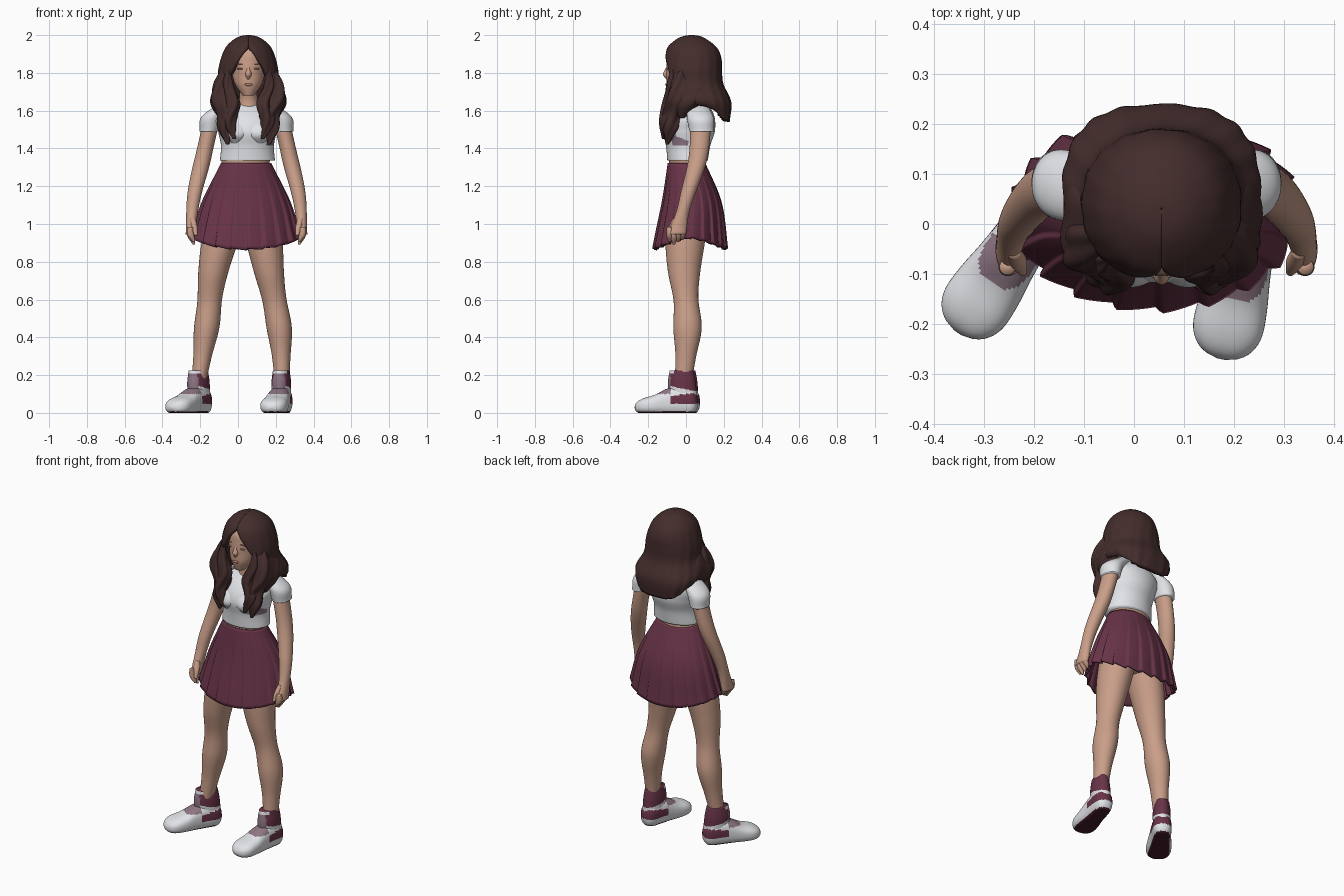
import bpy, bmesh, math

if "Cube" in bpy.data.objects:
    bpy.data.objects.remove(bpy.data.objects["Cube"], do_unlink=True)


def material(name, *rgb):
    mat = bpy.data.materials.new(name)
    mat.use_nodes = True
    mat.diffuse_color = (*rgb, 1)
    mat.node_tree.nodes["Principled BSDF"].inputs["Base Color"].default_value = (*rgb, 1)
    return mat


skin = material("skin", .59, .345, .25)
shade = material("eyelid", .36, .18, .13)
lip = material("lip", .47, .22, .17)
hair = material("dark brown hair", .056, .026, .025)
white = material("white cloth", .78, .79, .82)
maroon = material("maroon cloth", .14, .034, .065)
mauve = material("mauve", .27, .18, .23)
sole = material("dark sole", .06, .012, .024)


def along(values, t):
    """Smooth curve through evenly spaced values; a single number stays constant."""
    if not isinstance(values, tuple):
        return values
    padded = (2 * values[0] - values[1], *values, 2 * values[-1] - values[-2])
    spans = len(values) - 1
    i = min(int(t * spans), spans - 1)
    t = t * spans - i
    a, b, c, d = padded[i:i + 4]
    return b + t / 2 * (c - a + t * (2 * a - 5 * b + 4 * c - d + t * (3 * (b - c) + d - a)))


def power(value, exponent):
    return math.copysign(abs(value) ** exponent, value)


def surface(name, rings, mats, closed=True, rule=None, thick=0):
    """Skin rows of points into a mesh; capped if it is solid, thickened if it is a sheet."""
    bm = bmesh.new()
    rows = [[bm.verts.new(point) for point in ring] for ring in rings]
    count = len(rows[0])
    for upper, lower in zip(rows, rows[1:]):
        for j in range(count if closed else count - 1):
            k = (j + 1) % count
            bm.faces.new((upper[j], upper[k], lower[k], lower[j]))
    if not thick:
        bm.faces.new(rows[0])
        bm.faces.new(rows[-1])
        bmesh.ops.recalc_face_normals(bm, faces=bm.faces)
    for face in bm.faces:
        face.smooth = True
        if rule:
            face.material_index = mats.index(rule(face.calc_center_median()))
    mesh = bpy.data.meshes.new(name)
    bm.to_mesh(mesh)
    bm.free()
    for mat in mats:
        mesh.materials.append(mat)
    ob = bpy.data.objects.new(name, mesh)
    bpy.context.collection.objects.link(ob)
    if thick:
        modifier = ob.modifiers.new("thickness", "SOLIDIFY")
        modifier.thickness, modifier.offset = thick, -1
    return ob


def loft(name, mats, x, z, w, d=None, y=0, mid=0, side=1, rule=None, ripple=0, lying=False):
    """Elliptic tube: centre x, y, z and half sizes w, d; a lying one runs along y, round-ended, on the floor."""
    rings, steps, count = [], 50, 48
    for i in range(steps + 1):
        t = i / steps
        cx, cy, cz = mid + side * along(x, t), along(y, t), along(z, t)
        width = along(w, t)
        depth = along(d, t) if d else width
        taper = max(1 - abs(2 * t - 1) ** 8, .02) ** .5
        ring = []
        for j in range(count):
            angle = math.tau * j / count
            swell = 1 + ripple * math.sin(4 * angle + 25 * cz)
            across, out = math.sin(angle) * swell, math.cos(angle) * swell
            if lying:
                height = depth * (.8 + taper * power(out, .8))
                ring.append((cx + width * taper * power(across, .8), cz, max(height, 0)))
            else:
                ring.append((cx + width * across, cy + depth * out, cz))
        rings.append(ring)
    return surface(name, rings, mats, rule=rule)


def pair(name, mats, **shape):
    for side, tag in ((1, "left"), (-1, "right")):
        loft(f"{tag}_{name}", mats, side=side, **shape)


def ball(name, location, size, mat):
    bpy.ops.mesh.primitive_uv_sphere_add(segments=24, ring_count=14, radius=1, location=location)
    ob = bpy.context.object
    ob.name, ob.scale = name, size
    ob.data.materials.append(mat)
    bpy.ops.object.shade_smooth()


# Head, face and neck
MID = .055
loft("head", [skin], x=MID, y=(-.052, -.01, .01, .02), z=(1.68, 1.97),
     w=(.03, .07, .087, .095, .085, .03), d=(.035, .078, .1, .11, .105, .04))
loft("neck", [skin], x=MID, y=(.045, 0), z=(1.58, 1.73), w=(.08, .05, .046))
loft("nose", [skin], x=MID, y=(-.1, -.093), z=(1.765, 1.845), w=(.006, .017, .01, .006),
     d=(.004, .024, .015, .006))
ball("mouth", (MID, -.103, 1.738), (.022, .007, .007), lip)
for side, tag in ((1, "left"), (-1, "right")):
    ball(tag + "_eye", (MID + side * .04, -.094, 1.822), (.02, .006, .005), shade)
    ball(tag + "_eyebrow", (MID + side * .04, -.094, 1.848), (.022, .006, .003), shade)

# Hair shell: a dome, open around the face, that flares and rolls under at the back
rings = []
for i in range(61):
    t = i / 60
    z = 2 - .46 * t * t
    width = along((.001, .047, .085, .12, .142, .158, .164, .198, .165), t)
    depth = along((.001, .05, .09, .13, .15, .153, .154, .176, .145), t)
    centre = along((.03, .03, .036, .043, .085), t)
    gap = max(along((0, 0, 0, .3, .64, 1.1, 1.5), t), 0)
    square = 1 - .35 * t ** 4
    ring = []
    for j in range(73):
        u = j / 36 - 1
        angle = u * (math.pi - gap)
        strand = 1 + .012 * t * math.sin(17 * angle + 12 * z)
        ring.append((MID + width * strand * power(math.sin(angle), square),
                     centre + depth * strand * power(math.cos(angle), square),
                     z + .1 * t ** 12 * u * u))
    rings.append(ring)
surface("hair_shell", rings, [hair], closed=False, thick=.03)

# Wavy locks hanging over the shoulders
pair("outer_lock", [hair], mid=MID, ripple=.12, x=(.115, .14, .147, .112, .122, .11), y=(-.02, -.06, -.1),
     z=(1.82, 1.42), w=(.025, .045, .05, .05, .038, .008))
pair("inner_lock", [hair], mid=MID, ripple=.12, x=(.105, .108, .08, .102, .075), y=(-.07, -.08, -.1, -.118),
     z=(1.83, 1.45), w=(.006, .024, .034, .036, .032, .01))
pair("shoulder_lock", [hair], mid=MID, ripple=.1, x=(.135, .153, .145), y=(.02, -.02), z=(1.77, 1.56),
     w=(.02, .045, .045, .01), d=(.05, .085, .075, .01))


# Cropped top with a tinted patch under the left arm
def shirt_rule(centre):
    inside = 1.42 < centre.z < 1.445 - centre.y / 3 and centre.y < .01 and centre.x > .15
    return mauve if inside else white


loft("shirt", [white, mauve], x=.05, y=(.008, .018, .055), z=(1.335, 1.65),
     w=(.146, .14, .155, .16, .06), d=(.107, .117, .135, .115, .055), rule=shirt_rule)
pair("bust", [white], mid=.05, x=.058, y=(-.07, -.058, -.05), z=(1.42, 1.56),
     w=(.02, .066, .07, .02), d=(.02, .064, .06, .02))

# Hips and pleated skirt
loft("hips", [skin], x=.04, y=(.003, .02, .005), z=(1.37, .97),
     w=(.13, .13, .17, .17, .12), d=(.096, .1, .125, .115, .08))
rings, pleats, samples = [], 20, 12
for i in range(31):
    t = i / 30
    width, depth = along((.133, .23, .29), t), along((.1, .157, .196), t)
    centre = along((.003, .03, .022), t)
    ring = []
    for j in range(pleats * samples):
        angle = math.tau * j / (pleats * samples)
        fold = j % samples / samples
        flare = 1 + .08 * t * (min(fold, (1 - fold) * 6) - .5)
        dip = t ** 3 * (.06 * abs(math.cos(angle)) ** 1.5 - .01 * fold)
        ring.append((.043 + width * flare * math.sin(angle), centre + depth * flare * math.cos(angle),
                     1.322 - .4 * t - dip))
    rings.append(ring)
surface("pleated_skirt", rings, [maroon], thick=.012)

# Arms, sleeves and hands
ARMS = .045
pair("arm", [skin], mid=ARMS, x=(.187, .232, .278, .298), y=(.08, .062, .005, -.05), z=(1.54, .945),
     w=(.044, .043, .044, .039, .031, .024), d=(.055, .052, .048, .041, .035, .05))
pair("sleeve", [white], mid=ARMS, x=(.09, .178, .199), y=(.055, .075, .083), z=(1.645, 1.49),
     w=(.045, .06, .051), d=(.05, .07, .065))
pair("thumb", [skin], mid=ARMS, x=(.285, .268), y=(-.055, -.095), z=(1.03, .94), w=(.014, .017, .009))
for finger, name in enumerate(("index", "middle", "ring", "little")):
    pair(name + "_finger", [skin], mid=ARMS, x=(.298, .296, .278), y=finger * .022 - .086,
         z=(.985, .892 + .012 * abs(finger - 1)), w=(.016, .018, .016, .006))

# Legs share one profile and differ in stance
for tag, stance in (("left", (.12, .163, .218, .235)), ("right", (-.06, -.13, -.166, -.21))):
    loft(tag + "_leg", [skin], x=stance, y=(.005, -.01, .008, -.015), z=(1.05, .15),
         w=(.1, .096, .08, .065, .067, .049, .038), d=(.11, .104, .086, .066, .075, .055, .044))


# High-top shoes: body lofted heel to toe, collar lofted upward
def body_rule(centre):
    if centre.z < .008:
        return sole
    if centre.y > -.08 and .05 < centre.z < .1 + centre.y / 8:
        return maroon
    return mauve if -.16 < centre.y < -.08 and centre.z > .1 else white


def collar_rule(centre):
    if centre.y < -.065 and centre.z > .208:
        return white
    if centre.y < -.085:
        return mauve
    return maroon if centre.z > .125 - centre.y / 5 else white


for tag, x, y, turn in (("left", .236, .008, -.22), ("right", -.192, .018, -.6)):
    body = loft(tag + "_shoe", [white, maroon, mauve, sole], x=0, z=(.056, -.285), lying=True, rule=body_rule,
                w=(.052, .054, .057, .062, .069, .071, .06), d=(.07, .077, .08, .07, .054, .045, .036))
    collar = loft(tag + "_shoe_collar", [white, maroon, mauve], x=0, y=(-.02, -.03, -.032), z=(.06, .225),
                  w=(.048, .05, .05, .043), d=(.07, .076, .074, .064), rule=collar_rule)
    for part in (body, collar):
        part.location = x, y, 0
        part.rotation_euler.z = turn
